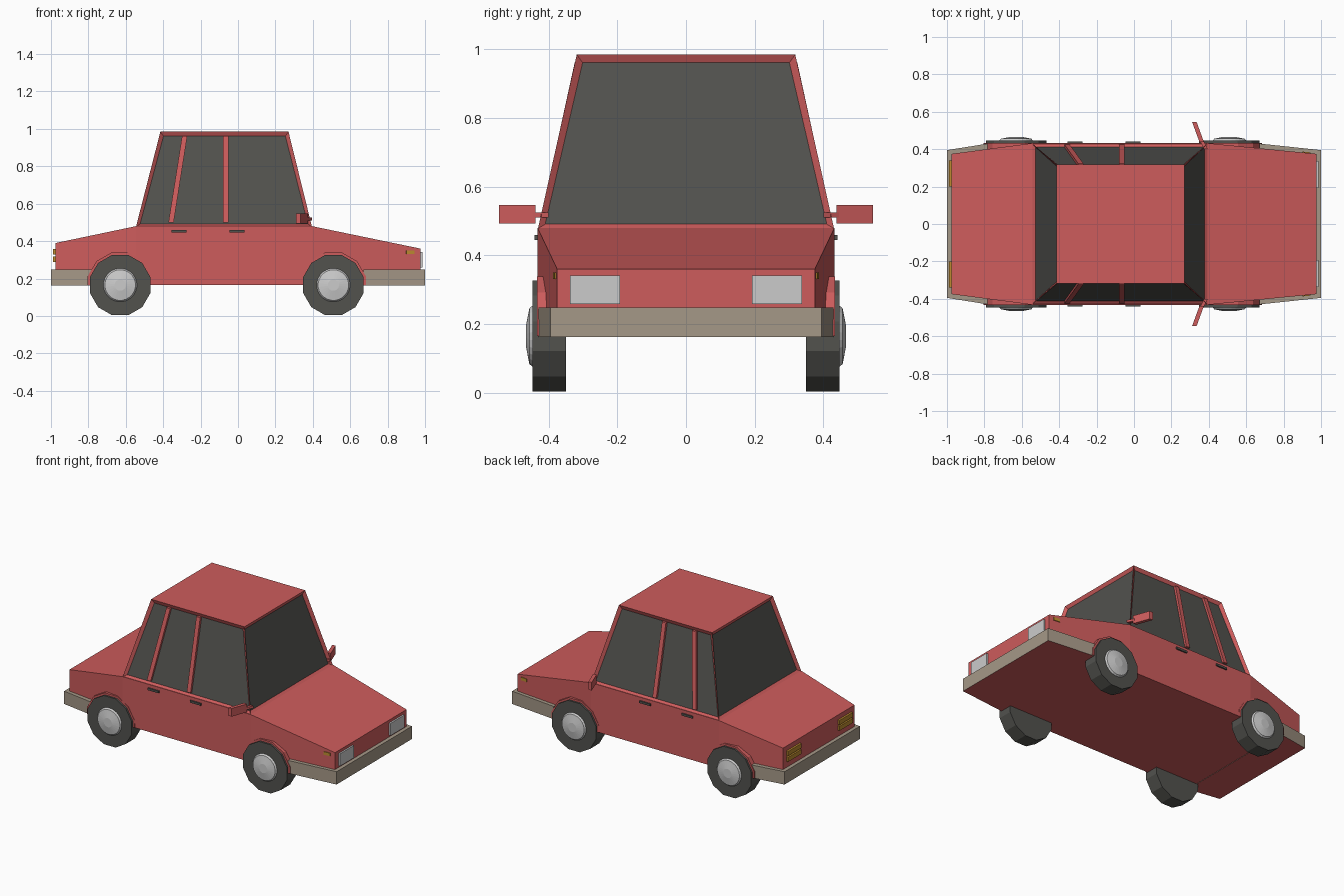
import bpy, bmesh, math
from mathutils import Matrix

if "Cube" in bpy.data.objects:
    bpy.data.objects.remove(bpy.data.objects["Cube"])


def material(name, r, g, b):
    m = bpy.data.materials.new(name)
    m.diffuse_color = (r, g, b, 1)
    m.use_nodes = True
    m.node_tree.nodes["Principled BSDF"].inputs["Base Color"].default_value = m.diffuse_color
    return m


RED = material("red paint", 0.61, 0.107, 0.107)
DARK = material("dark glass and rubber", 0.084, 0.084, 0.076)
SILVER = material("silver", 0.6, 0.6, 0.6)
TAN = material("bumper tan", 0.376, 0.314, 0.242)
AMBER = material("amber lamp", 0.51, 0.26, 0.03)


def finish(name, bm, *mats):
    bmesh.ops.recalc_face_normals(bm, faces=bm.faces)
    me = bpy.data.meshes.new(name)
    bm.to_mesh(me)
    bm.free()
    for m in mats:
        me.materials.append(m)
    ob = bpy.data.objects.new(name, me)
    bpy.context.collection.objects.link(ob)
    return ob


def hull_mesh(points):
    bm = bmesh.new()
    for p in points:
        bm.verts.new(p)
    bmesh.ops.convex_hull(bm, input=bm.verts)
    bmesh.ops.dissolve_limit(bm, angle_limit=0.01, verts=bm.verts, edges=bm.edges)
    bm.normal_update()
    return bm


def hull(name, points, mat):
    return finish(name, hull_mesh(points), mat)


def box(name, center, size, mat, turn=0):
    bm = bmesh.new()
    bmesh.ops.create_cube(bm, size=1, matrix=Matrix.Translation(center)
                          @ Matrix.Rotation(turn, 4, 'Z') @ Matrix.Diagonal((*size, 1)))
    return finish(name, bm, mat)


def disc(name, center, r1, r2, depth, sides, side, mat):
    # axis along y, r2 end pointing outward
    bm = bmesh.new()
    bmesh.ops.create_cone(bm, cap_ends=True, segments=sides, radius1=r1, radius2=r2, depth=depth,
                          matrix=Matrix.Translation(center) @ Matrix.Rotation(-side * math.pi / 2, 4, 'X')
                          @ Matrix.Rotation(math.pi / sides, 4, 'Z'))
    return finish(name, bm, mat)


# Lower body: cross sections (x, half width, top height)
sections = [(-0.975, 0.375, 0.39), (-0.545, 0.432, 0.48), (0.395, 0.432, 0.48), (0.975, 0.375, 0.36)]
hull("body", [(x, s * w, z) for x, w, t in sections for s in (-1, 1) for z in (0.165, t)], RED)

# Cabin with recessed windows
bm = hull_mesh([(x, s * w, z) for z, w, xs in ((0.478, 0.431, (-0.545, 0.395)), (0.985, 0.318, (-0.415, 0.27)))
                for x in xs for s in (-1, 1)])
panes = [f for f in bm.faces if abs(f.normal.z) < 0.6]
bmesh.ops.inset_individual(bm, faces=panes, thickness=0.027, depth=-0.015)
for f in panes:
    f.material_index = 1
finish("cabin", bm, RED, DARK)

# Bumpers, painted red underneath
for name, inner, outer in (("front_bumper", 0.67, 1.0), ("rear_bumper", -0.78, -1.0)):
    bm = hull_mesh([(x, s * w, z) for x, w in ((inner, 0.43), (outer, 0.395))
                    for s in (-1, 1) for z in (0.163, 0.248)])
    for f in bm.faces:
        f.material_index = 1 if f.normal.z < -0.5 else 0
    finish(name, bm, TAN, RED)

for s, tag in ((-1, "right"), (1, "left")):
    # Wheels, hubcaps and wheel arches
    for x, end in ((-0.63, "rear"), (0.51, "front")):
        disc(f"{end}_{tag}_tyre", (x, s * 0.398, 0.165), 0.167, 0.167, 0.097, 12, s, DARK)
        disc(f"{end}_{tag}_hubcap", (x, s * 0.451, 0.165), 0.09, 0.082, 0.01, 24, s, SILVER)
        disc(f"{end}_{tag}_hub_dome", (x, s * 0.461, 0.165), 0.082, 0.03, 0.01, 24, s, SILVER)
        arc = [(0.18 * math.cos(math.radians(a)), 0.18 * math.sin(math.radians(a))) for a in range(15, 180, 30)]
        arc += [(-0.175, 0), (0.175, 0)]
        hull(f"{end}_{tag}_arch", [(x + dx, s * y, 0.165 + dz) for dx, dz in arc for y in (0.3, 0.434)], RED)

    # Window pillars leaning with the cabin side
    for low, high, part in ((-0.358, -0.285, "rear"), (-0.065, -0.065, "middle")):
        hull(f"{part}_{tag}_pillar", [(x + d, s * (y - inset), z)
             for x, y, z in ((low, 0.425, 0.5), (high, 0.324, 0.962))
             for d in (-0.014, 0.014) for inset in (0, 0.025)], RED)

    # Door handles
    for x, part in ((-0.315, "rear"), (-0.005, "front")):
        box(f"{part}_{tag}_handle", (x, s * 0.434, 0.452), (0.08, 0.014, 0.014), DARK)

    # Wing mirror and its stalk
    hull(f"{tag}_mirror", [(x + d, s * y, z) for x, y in ((0.362, 0.438), (0.323, 0.545))
         for d in (-0.012, 0.012) for z in (0.493, 0.547)], RED)
    hull(f"{tag}_mirror_stalk", [(x + d, s * y, z) for x, y in ((0.385, 0.4), (0.362, 0.445))
         for d in (-0.01, 0.01) for z in (0.51, 0.525)], RED)

    # Lamps
    box(f"{tag}_headlight", (0.978, s * 0.265, 0.3), (0.016, 0.146, 0.082), SILVER)
    box(f"{tag}_side_marker", (0.922, s * 0.381, 0.341), (0.045, 0.008, 0.02), AMBER, -s * 0.098)
    for z in (0.304, 0.343):
        box(f"{tag}_tail_lamp", (-0.979, s * 0.27, z), (0.018, 0.14, 0.03), AMBER)
